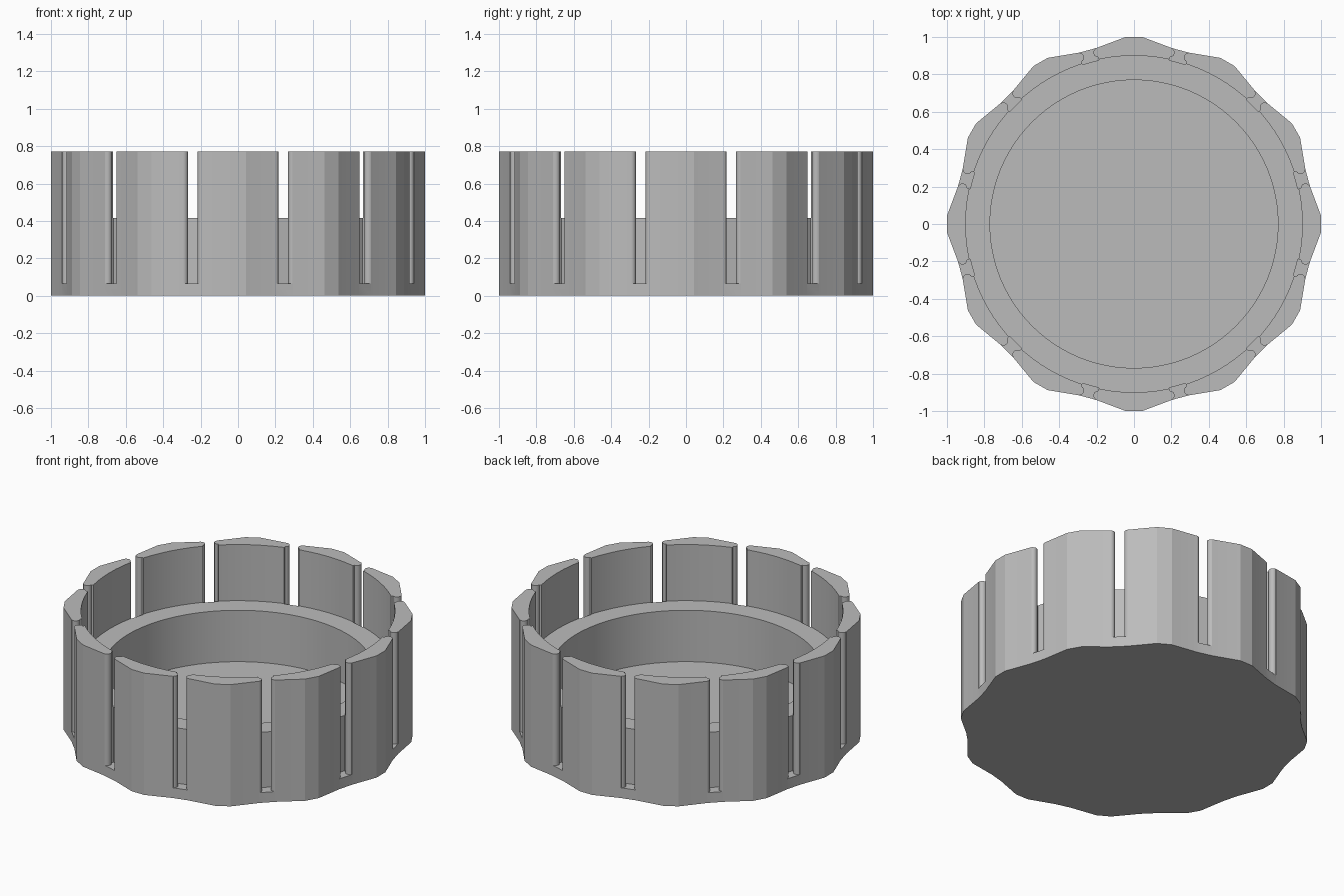
import bpy
import bmesh
from math import sin, cos, pi, radians

LOBES = 12
HEIGHT = 0.77
STEP = 2 * pi / LOBES

old = bpy.data.objects.get("Cube")
if old:
    bpy.data.objects.remove(old, do_unlink=True)

grey = bpy.data.materials.new("plain grey")
grey.use_nodes = True
colour = (0.5, 0.5, 0.5, 1)
grey.diffuse_color = colour
grey.node_tree.nodes["Principled BSDF"].inputs["Base Color"].default_value = colour


def add_prism(bm, outline, bottom, top):
    """Extrude a counter-clockwise outline from bottom to top."""
    face = bm.faces.new([bm.verts.new((x, y, bottom)) for x, y in outline])
    face.normal_update()
    made = bmesh.ops.extrude_face_region(bm, geom=[face], use_keep_orig=True)
    moved = [g for g in made["geom"] if isinstance(g, bmesh.types.BMVert)]
    bmesh.ops.translate(bm, verts=moved, vec=(0, 0, top - bottom))


def make_object(name, bm):
    bmesh.ops.recalc_face_normals(bm, faces=bm.faces)
    mesh = bpy.data.meshes.new(name)
    bm.to_mesh(mesh)
    bm.free()
    mesh.materials.append(grey)
    obj = bpy.data.objects.new(name, mesh)
    bpy.context.collection.objects.link(obj)
    return obj


def circle(radius, count=96):
    return [(radius * cos(2 * pi * i / count), radius * sin(2 * pi * i / count))
            for i in range(count)]


# Scalloped body: each lobe has a blunt tip and a shallow valley
outline = []
for i in range(LOBES):
    for offset, radius in ((-12.2, 0.962), (-2.5, 1.001), (2.5, 1.001), (12.2, 0.962)):
        a = i * STEP + radians(offset)
        outline.append((radius * cos(a), radius * sin(a)))
bm = bmesh.new()
add_prism(bm, outline, 0, HEIGHT)
body = make_object("scalloped_cup", bm)

# Stepped bore: wide above the ledge, narrower down to the floor
cutters = []
for name, radius, floor in (("upper_bore", 0.9, 0.415), ("lower_bore", 0.77, 0.09)):
    bm = bmesh.new()
    add_prism(bm, circle(radius), floor, 1)
    cutters.append(make_object(name, bm))

# Slots between lobes, waisted so the wall ends come out rounded
bend = 0.025
side = [(0.895, 0.0455)]
for k in range(13):
    a = radians(-75 + 150 * k / 12)
    side.append((0.935 + bend * sin(a), 0.027 + bend * (1 - cos(a))))
side.append((1.05, 0.0455))
profile = [(r, -t) for r, t in side] + [(r, t) for r, t in reversed(side)]
bm = bmesh.new()
for i in range(LOBES):
    a = (i + 0.5) * STEP
    add_prism(bm, [(r * cos(a) - t * sin(a), r * sin(a) + t * cos(a))
                   for r, t in profile], 0.065, 1)
cutters.append(make_object("slots", bm))

# Cut everything and drop the helpers
bpy.ops.object.select_all(action="DESELECT")
body.select_set(True)
bpy.context.view_layer.objects.active = body
for cutter in cutters:
    cutter.hide_render = True
    cut = body.modifiers.new(cutter.name, "BOOLEAN")
    cut.operation = "DIFFERENCE"
    cut.solver = "EXACT"
    cut.object = cutter
    bpy.ops.object.modifier_apply(modifier=cut.name)
    bpy.data.objects.remove(cutter, do_unlink=True)

bpy.ops.object.shade_smooth_by_angle(angle=radians(15))
